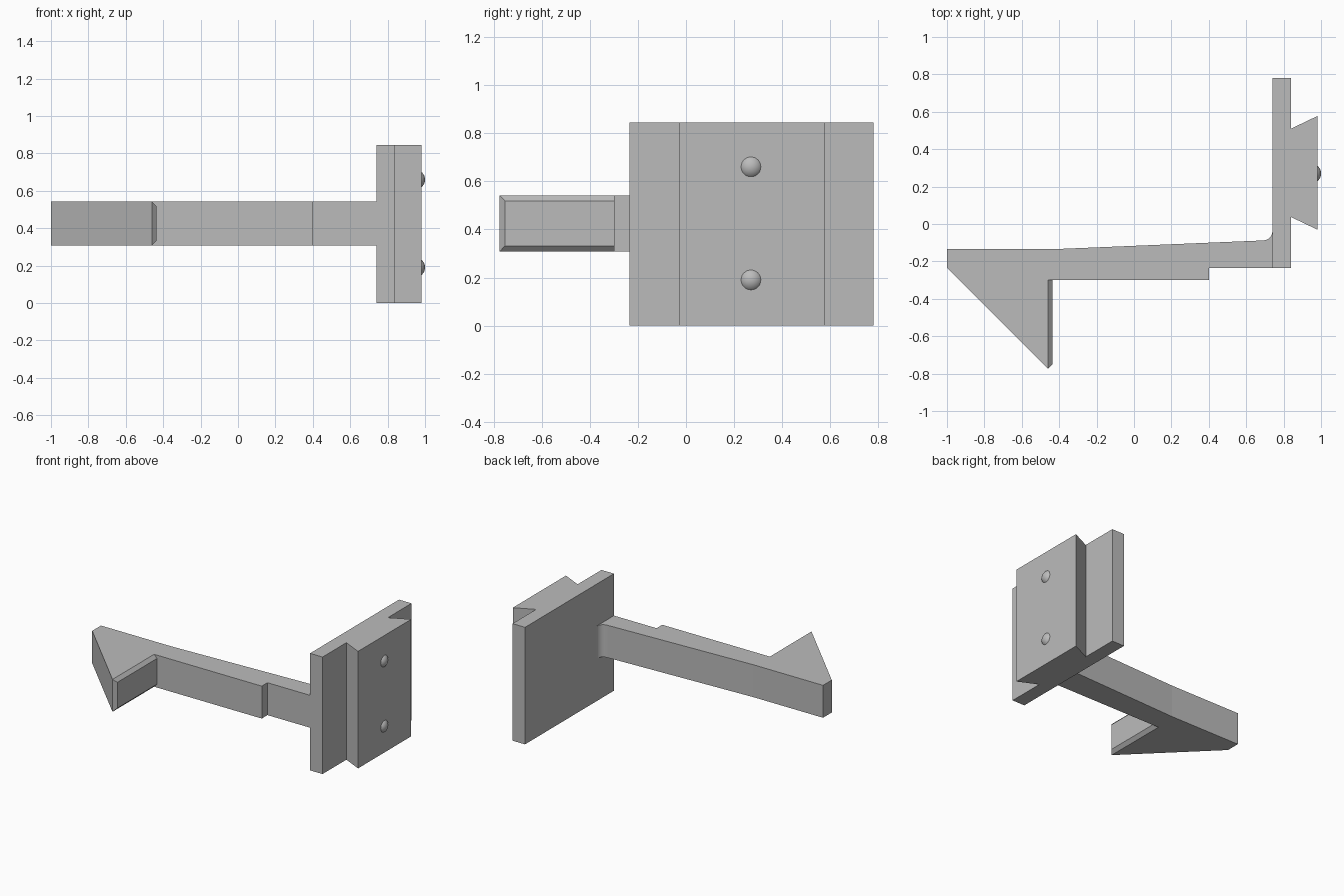
import bpy, bmesh, math

old = bpy.data.objects.get("Cube")
if old:
    bpy.data.objects.remove(old, do_unlink=True)

# Single grey material
grey = bpy.data.materials.new("plain grey")
grey.use_nodes = True
COLOR = (0.5, 0.5, 0.5, 1)
grey.diffuse_color = COLOR
grey.node_tree.nodes["Principled BSDF"].inputs["Base Color"].default_value = COLOR


def finish(name, bm):
    bmesh.ops.recalc_face_normals(bm, faces=bm.faces)
    mesh = bpy.data.meshes.new(name)
    bm.to_mesh(mesh)
    bm.free()
    mesh.materials.append(grey)
    obj = bpy.data.objects.new(name, mesh)
    bpy.context.collection.objects.link(obj)
    return obj


def extrude_profile(name, points, z0, z1):
    """Plan outline raised from z0 to z1."""
    bm = bmesh.new()
    face = bm.faces.new([bm.verts.new((x, y, z0)) for x, y in points])
    top = bmesh.ops.extrude_face_region(bm, geom=[face])["geom"]
    for v in top:
        if isinstance(v, bmesh.types.BMVert):
            v.co.z = z1
    return finish(name, bm)


ARM_LOW, ARM_HIGH = 0.308, 0.542
PLATE_X = 0.74

# Mounting plate with dovetail rail
extrude_profile("mounting_plate", [
    (PLATE_X, -0.235), (0.84, -0.235), (0.84, 0.037), (0.98, -0.03),
    (0.98, 0.577), (0.84, 0.51), (0.84, 0.78), (PLATE_X, 0.78)], 0, 0.845)

# Arm with hook and a rounded fillet where it meets the plate
R = 0.05
fillet = [(PLATE_X - R + R * math.sin(a), -0.038 - R * math.cos(a))
          for a in (math.radians(90 - 15 * i) for i in range(7))]
extrude_profile("hooked_arm", [
    (-1, -0.235), (-0.46, -0.775), (-0.46, -0.30), (0.40, -0.30),
    (0.40, -0.235), (PLATE_X, -0.235)] + fillet
    + [(-0.44, -0.135), (-1, -0.135)], ARM_LOW, ARM_HIGH)

# Chamfered inner lip of the hook
bm = bmesh.new()
loops = []
for x, tip, inset in ((-0.46, -0.775, 0), (-0.437, -0.752, 0.024)):
    low, high = ARM_LOW + inset, ARM_HIGH - inset
    loops.append([bm.verts.new((x, y, z)) for y, z in
                  ((tip, low), (-0.30, low), (-0.30, high), (tip, high))])
outer, inner = loops
bm.faces.new(inner)
for i in range(4):
    j = (i + 1) % 4
    bm.faces.new((outer[i], outer[j], inner[j], inner[i]))
finish("hook_lip", bm)

# Locating bumps on the rail
for label, z in (("lower", 0.19), ("upper", 0.66)):
    bpy.ops.mesh.primitive_uv_sphere_add(
        segments=32, ring_count=16, radius=0.053, location=(0.947, 0.27, z))
    bump = bpy.context.object
    bump.name = label + "_bump"
    bump.data.materials.append(grey)
    bpy.ops.object.shade_smooth()
